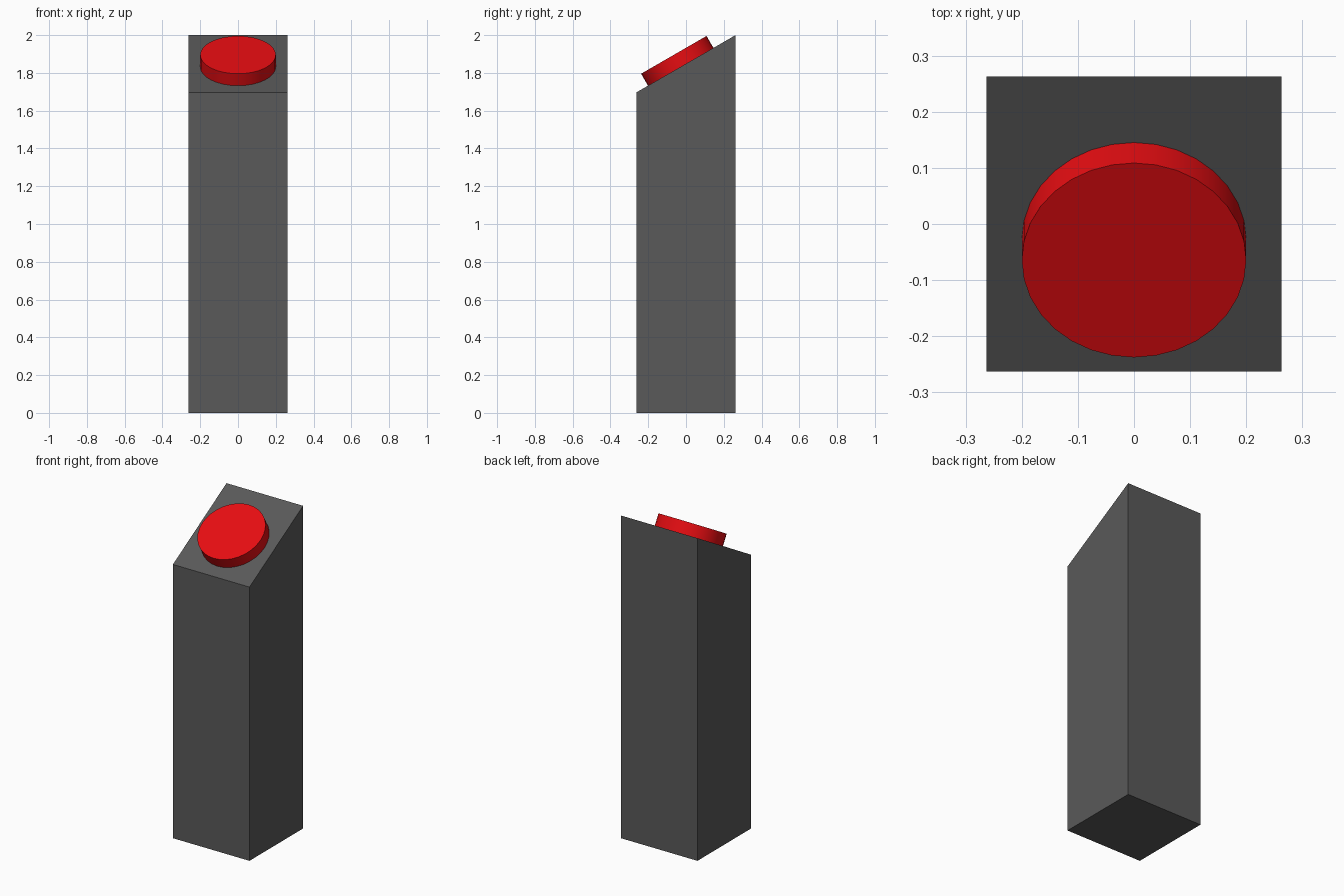
import bpy, bmesh, math
from mathutils import Vector

if "Cube" in bpy.data.objects:
    bpy.data.objects.remove(bpy.data.objects["Cube"])

TILT = math.radians(30)
HALF = 0.2625           # half width of the square post
HEIGHT = 2.0
BUTTON_R, BUTTON_H, SINK = 0.2, 0.073, 0.005


def colour(obj, name, rgb):
    mat = bpy.data.materials.new(name)
    mat.diffuse_color = (*rgb, 1)
    mat.use_nodes = True
    mat.node_tree.nodes["Principled BSDF"].inputs["Base Color"].default_value = mat.diffuse_color
    obj.data.materials.append(mat)


# Square post with the top sloping down towards the front
bpy.ops.mesh.primitive_cube_add(size=1, location=(0, 0, HEIGHT / 2))
post = bpy.context.object
post.name = "post"
post.scale = (2 * HALF, 2 * HALF, HEIGHT)
bpy.ops.object.transform_apply(location=True, scale=True)
for v in post.data.vertices:
    if v.co.z > 1 and v.co.y < 0:
        v.co.z -= 2 * HALF * math.tan(TILT)
colour(post, "dark_grey", (0.1, 0.1, 0.1))

# Round push button, standing square to the sloping top
normal = Vector((0, -math.sin(TILT), math.cos(TILT)))
y = -0.028
foot = Vector((0, y, HEIGHT + (y - HALF) * math.tan(TILT)))
bpy.ops.mesh.primitive_cylinder_add(
    vertices=32, radius=BUTTON_R, depth=BUTTON_H + SINK,
    location=foot + normal * (BUTTON_H - SINK) / 2, rotation=(TILT, 0, 0))
button = bpy.context.object
button.name = "push_button"
bpy.ops.object.shade_smooth_by_angle(angle=math.radians(40))
colour(button, "red", (0.8, 0.004, 0.006))
